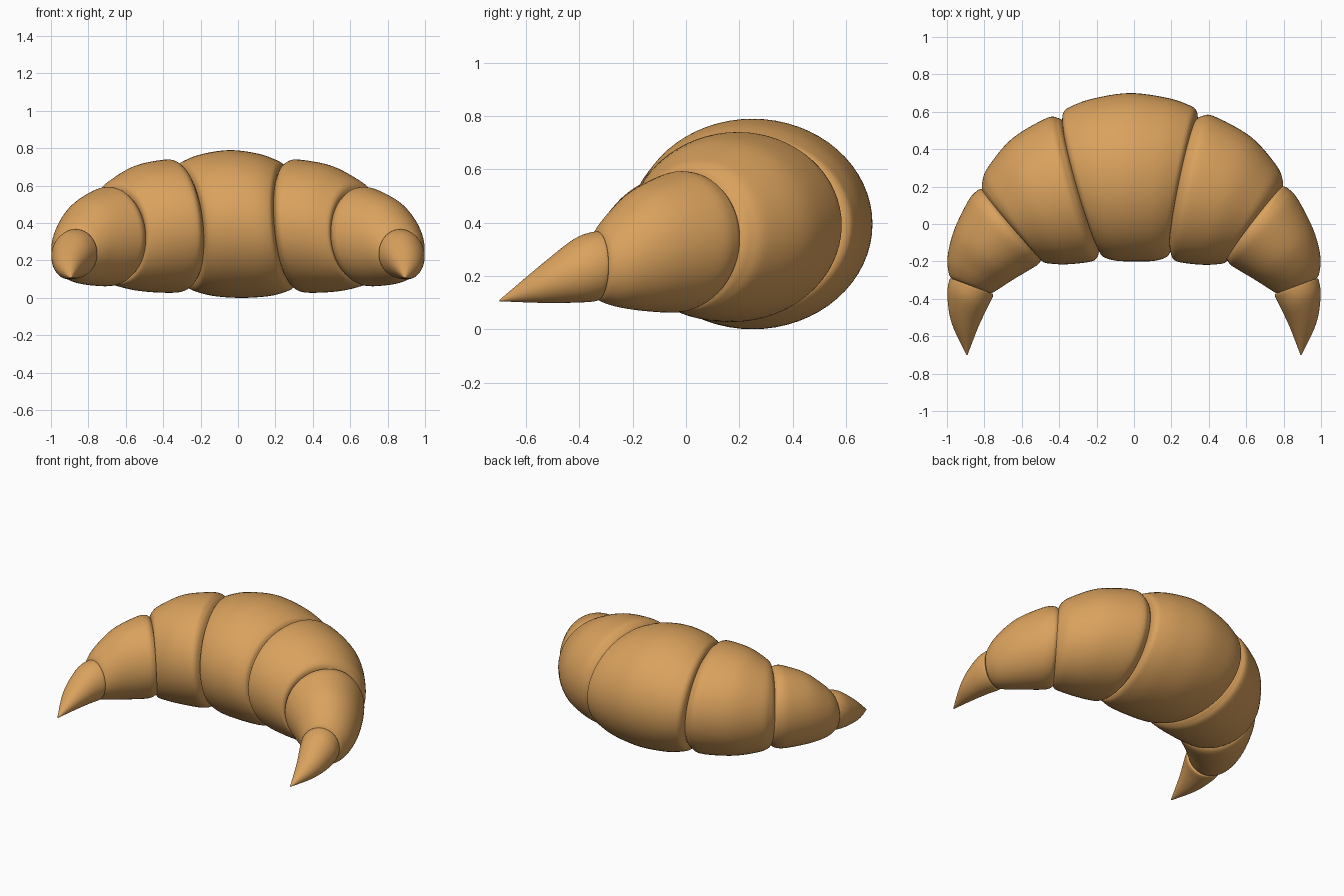
import bpy, bmesh, math
from mathutils import Vector

if "Cube" in bpy.data.objects:
    bpy.data.objects.remove(bpy.data.objects["Cube"])

SIDES = 64      # vertices around each ring
STEPS = 6       # rings between two key sections

crust = bpy.data.materials.new("golden crust")
crust.diffuse_color = (0.70, 0.36, 0.11, 1)
crust.use_nodes = True
crust.node_tree.nodes["Principled BSDF"].inputs["Base Color"].default_value = crust.diffuse_color

# Key sections of the right half: outer x, y, inner x, y, top z, bottom z.
# Neighbouring rolls share the narrow groove section.
GROOVE_1 = (.358, .555, .19, -.13, .69, .075)
GROOVE_2 = (.805, .195, .495, -.185, .575, .09)
GROOVE_3 = (.967, -.30, .77, -.37, .355, .125)
CENTRE = [(0, .70, 0, -.20, .79, .0),
          (.20, .672, .10, -.197, .77, .01),
          (.32, .63, .165, -.178, .735, .035),
          (.355, .60, .185, -.15, .713, .055), GROOVE_1]
SHOULDER = [GROOVE_1,
            (.385, .572, .205, -.185, .722, .048),
            (.45, .57, .25, -.205, .74, .028),
            (.64, .46, .37, -.217, .71, .033),
            (.77, .31, .46, -.212, .645, .055),
            (.802, .235, .487, -.203, .61, .072), GROOVE_2]
ARM = [GROOVE_2,
       (.83, .185, .512, -.215, .592, .07),
       (.88, .13, .55, -.24, .585, .062),
       (.96, -.03, .65, -.30, .53, .07),
       (.996, -.17, .72, -.345, .45, .085),
       (.99, -.265, .755, -.367, .39, .105), GROOVE_3]
TIP = [GROOVE_3,
       (.985, -.295, .753, -.382, .367, .106),
       (.998, -.38, .785, -.45, .34, .10),
       (.975, -.53, .832, -.55, .245, .099),
       (.896, -.70, .89, -.70, .11, .105)]


def mirrored(keys):
    return [(-a, b, -c, d, e, f) for a, b, c, d, e, f in reversed(keys)]


def smooth_keys(keys):
    """Catmull-Rom interpolation of the key sections."""
    rows = [Vector(k) for k in keys]
    out = []
    for i in range(len(rows) - 1):
        p0, p1 = rows[max(i - 1, 0)], rows[i]
        p2, p3 = rows[i + 1], rows[min(i + 2, len(rows) - 1)]
        for j in range(STEPS):
            t = j / STEPS
            out.append(0.5 * (2 * p1 + (p2 - p0) * t
                              + (2 * p0 - 5 * p1 + 4 * p2 - p3) * t * t
                              + (3 * p1 - p0 - 3 * p2 + p3) * t ** 3))
    return out + [rows[-1]]


def ring(section):
    """Elliptical ring, leaning slightly so the seams wind round the roll."""
    ox, oy, ix, iy, top, bottom = section
    centre = Vector(((ox + ix) / 2, (oy + iy) / 2, (top + bottom) / 2))
    half = Vector(((ox - ix) / 2, (oy - iy) / 2, 0))
    along = Vector((half.y, -half.x, 0)).normalized()
    weight = max(0, 1 - (centre.x / .85) ** 2)
    points = []
    for k in range(SIDES):
        a = 2 * math.pi * k / SIDES
        c, s = math.cos(a), math.sin(a)
        lean = -weight * (.03 * s + .015 * c + .01)
        points.append(centre + half * c
                      + Vector((0, 0, (top - bottom) / 2 * s)) + along * lean)
    return points


def roll(name, keys):
    bm = bmesh.new()
    rings = [[bm.verts.new(p) for p in ring(s)] for s in smooth_keys(keys)]
    for a, b in zip(rings, rings[1:]):
        for k in range(SIDES):
            n = (k + 1) % SIDES
            # outward winding as the rings run from left to right
            bm.faces.new((a[k], a[n], b[n], b[k]))
    for f in bm.faces:
        f.smooth = True
    bm.normal_update()
    # flip everything if the tube came out inside out
    mid = sum((v.co for v in bm.verts), Vector()) / len(bm.verts)
    if sum(f.normal.dot(f.calc_center_median() - mid) * f.calc_area() for f in bm.faces) < 0:
        bmesh.ops.reverse_faces(bm, faces=bm.faces)
    mesh = bpy.data.meshes.new(name)
    bm.to_mesh(mesh)
    bm.free()
    mesh.materials.append(crust)
    obj = bpy.data.objects.new(name, mesh)
    bpy.context.collection.objects.link(obj)


# Middle roll, then three shrinking rolls on each side
roll("centre_roll", mirrored(CENTRE)[:-1] + CENTRE)
for part, keys in (("shoulder_roll", SHOULDER), ("arm_roll", ARM), ("pointed_tip", TIP)):
    roll("right_" + part, keys)
    roll("left_" + part, mirrored(keys))
